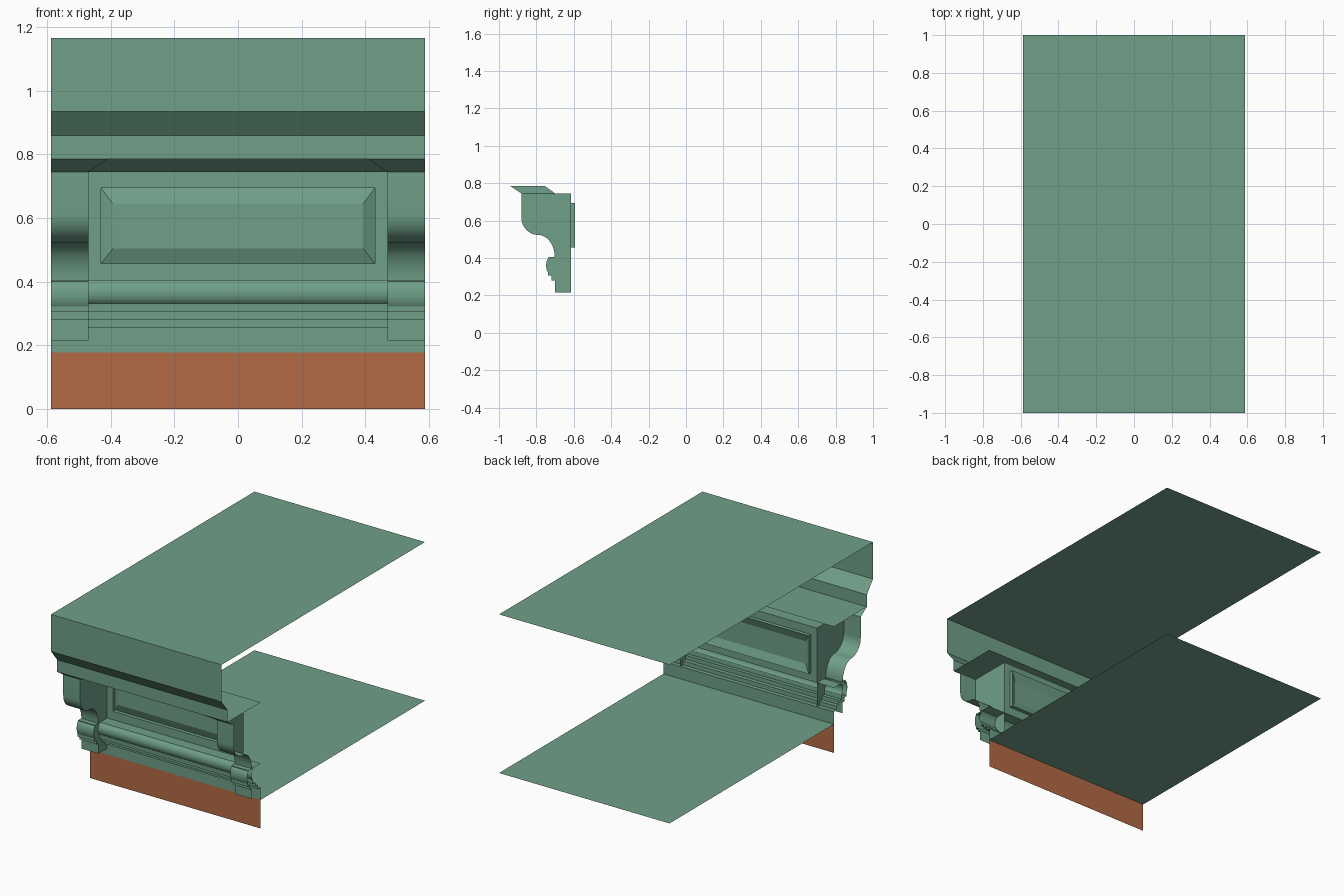
import bpy, math

if "Cube" in bpy.data.objects:
    bpy.data.objects.remove(bpy.data.objects["Cube"])

X = 0.587      # half width of the section
XB = 0.47      # inner face of the brackets
YW = -0.616    # wall plane


def material(name, rgb):
    m = bpy.data.materials.new(name)
    m.diffuse_color = (*rgb, 1)
    m.use_nodes = True
    m.node_tree.nodes["Principled BSDF"].inputs["Base Color"].default_value = m.diffuse_color
    return m


GREEN = material("green_paint", (0.16, 0.35, 0.25))
BRICK = material("brick_red", (0.45, 0.145, 0.06))


def make(name, verts, faces, mat=GREEN):
    me = bpy.data.meshes.new(name)
    me.from_pydata(verts, [], faces)
    ob = bpy.data.objects.new(name, me)
    bpy.context.collection.objects.link(ob)
    me.materials.append(mat)
    bpy.ops.object.select_all(action='DESELECT')
    ob.select_set(True)
    bpy.context.view_layer.objects.active = ob
    bpy.ops.object.shade_smooth_by_angle(angle=math.radians(28))
    return ob


def extrude(name, prof, x0=-X, x1=X, mat=GREEN, cap=None):
    """Sweep a (y, z) profile along x; cap adds points closing an end face at x1."""
    n = len(prof)
    verts = [(x0, y, z) for y, z in prof] + [(x1, y, z) for y, z in prof]
    faces = [(i, i + 1, n + i + 1, n + i) for i in range(n - 1)]
    if cap:
        verts += [(x1, y, z) for y, z in cap]
        faces.append(list(range(n, 2 * n + len(cap))))
    return make(name, verts, faces, mat)


def arc(cy, cz, ry, rz, a0, a1, n=10):
    return [(cy + ry * math.cos(math.radians(a0 + (a1 - a0) * i / n)),
             cz + rz * math.sin(math.radians(a0 + (a1 - a0) * i / n)))
            for i in range(n + 1)]


# Roof sheet, cornice fascia and soffit
extrude("cornice", [(1, 1.165), (-1, 1.165), (-1, 0.935), (-0.94, 0.86),
                    (-0.94, 0.785), (YW, 0.785)])

# Lower moulding with rounded bead, steps and the lower sheet
extrude("lower_moulding",
        [(YW, 0.405), (-0.685, 0.405)]
        + arc(-0.68, 0.365, 0.025, 0.036, 115, 245, 8)
        + [(-0.69, 0.33), (-0.69, 0.305), (-0.668, 0.305), (-0.668, 0.28),
           (-0.642, 0.28), (-0.642, 0.255), (YW, 0.255), (YW, 0.178), (1, 0.178)])

# Brick strip below
extrude("brick_strip", [(YW, 0.178), (YW, 0)], mat=BRICK)

# Scrolled brackets, mirrored to both ends
bracket = extrude(
    "brackets",
    [(-0.88, 0.745)]
    + arc(-0.79, 0.615, 0.09, 0.092, 180, 270)
    + arc(-0.79, 0.405, 0.088, 0.118, 90, 0)[1:]
    + [(-0.735, 0.405)]
    + arc(-0.725, 0.36, 0.023, 0.045, 115, 235, 8)
    + [(-0.738, 0.305), (-0.718, 0.305), (-0.718, 0.28), (-0.7, 0.28), (-0.7, 0.215)],
    -X, -XB, cap=[(YW, 0.215), (YW, 0.745)])
bracket.modifiers.new("mirror", 'MIRROR')

# Crown moulding that breaks forward around the brackets
low = [(-X, -0.88), (-XB, -0.88), (-XB, -0.70)]
top = [(-X, -0.94), (-0.41, -0.94), (-0.41, -0.755)]
low += [(-x, y) for x, y in reversed(low)]
top += [(-x, y) for x, y in reversed(top)]
n = len(low)
verts = [(x, y, 0.785) for x, y in top] + [(x, y, 0.745) for x, y in low]
verts += [(-XB, YW, 0.745), (XB, YW, 0.745)]
faces = [(i, n + i, n + i + 1, i + 1) for i in range(n - 1)]
faces.append((n + 2, 2 * n, 2 * n + 1, n + 3))
make("crown_moulding", verts, faces)

# Panel wall: recessed frame with a raised bevelled field
rings = [(XB, 0.405, 0.745, YW), (0.43, 0.457, 0.695, YW),
         (0.43, 0.457, 0.695, -0.593), (0.393, 0.505, 0.645, -0.613)]
verts, faces = [], []
for w, z0, z1, y in rings:
    verts += [(-w, y, z0), (w, y, z0), (w, y, z1), (-w, y, z1)]
for r in range(len(rings) - 1):
    for i in range(4):
        a, b = 4 * r + i, 4 * r + (i + 1) % 4
        faces.append((a, b, b + 4, a + 4))
faces.append((12, 13, 14, 15))
panel = make("panel_wall", verts, faces)
panel.data.shade_flat()
